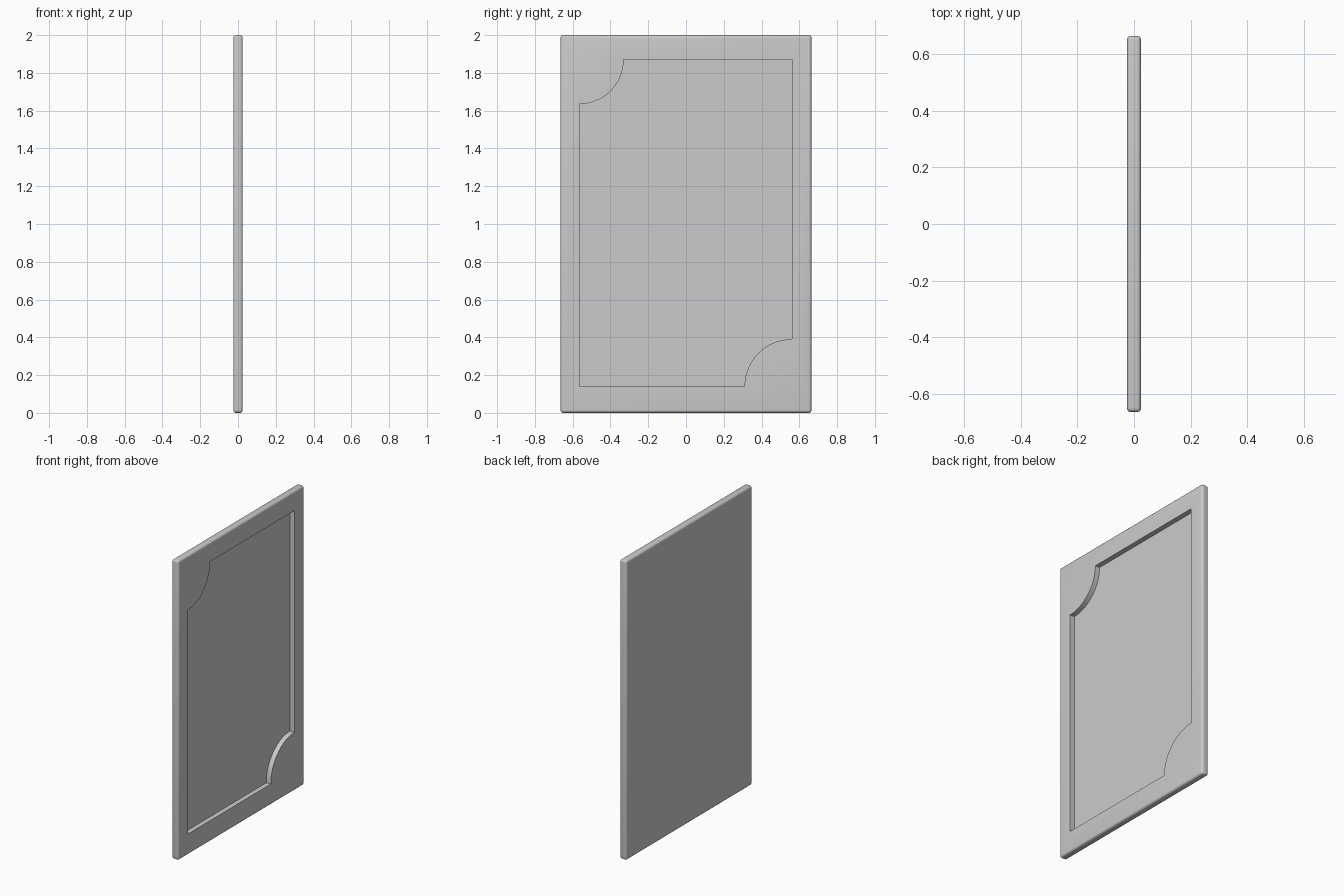
import bpy, bmesh
from math import cos, sin, pi

if "Cube" in bpy.data.objects:
    bpy.data.objects.remove(bpy.data.objects["Cube"])

HALF = 0.025          # half thickness of the panel
FLOOR = -0.008        # x of the recess floor
Y0, Y1, Z0, Z1 = -0.565, 0.56, 0.14, 1.87   # recess rectangle


def arc(cy, cz, r, a0, a1, n=24):
    return [(cy + r * cos(a0 + (a1 - a0) * i / n),
             cz + r * sin(a0 + (a1 - a0) * i / n)) for i in range(n + 1)]


def apply(obj, mod):
    bpy.context.view_layer.objects.active = obj
    bpy.ops.object.modifier_apply(modifier=mod.name)


# Panel slab with rounded edges
bpy.ops.mesh.primitive_cube_add(size=1, location=(0, 0, 1))
panel = bpy.context.object
panel.name = "door_panel"
panel.scale = (2 * HALF, 1.328, 2)
bpy.ops.object.transform_apply(location=True, scale=True)
bev = panel.modifiers.new("round_edges", 'BEVEL')
bev.width, bev.segments = 0.015, 5
apply(panel, bev)

# Recess outline: rectangle with two scooped opposite corners
outline = [(Y0, Z0)]
outline += arc(Y1, Z0, 0.25, pi, pi / 2)
outline += [(Y1, Z1)]
outline += arc(Y0, Z1, 0.235, 0, -pi / 2)

bm = bmesh.new()
face = bm.faces.new([bm.verts.new((FLOOR, y, z)) for y, z in outline])
ext = bmesh.ops.extrude_face_region(bm, geom=[face])
bmesh.ops.translate(bm, vec=(0.1, 0, 0),
                    verts=[v for v in ext['geom'] if isinstance(v, bmesh.types.BMVert)])
bmesh.ops.recalc_face_normals(bm, faces=bm.faces[:])
mesh = bpy.data.meshes.new("recess_cutter")
bm.to_mesh(mesh)
bm.free()
cutter = bpy.data.objects.new("recess_cutter", mesh)
cutter.hide_render = True
bpy.context.collection.objects.link(cutter)

# Cut the recess into the +x face
cut = panel.modifiers.new("recess", 'BOOLEAN')
cut.operation, cut.solver, cut.object = 'DIFFERENCE', 'EXACT', cutter
apply(panel, cut)
bpy.data.objects.remove(cutter)

bpy.ops.object.select_all(action='DESELECT')
panel.select_set(True)
bpy.context.view_layer.objects.active = panel
bpy.ops.object.shade_smooth_by_angle()
